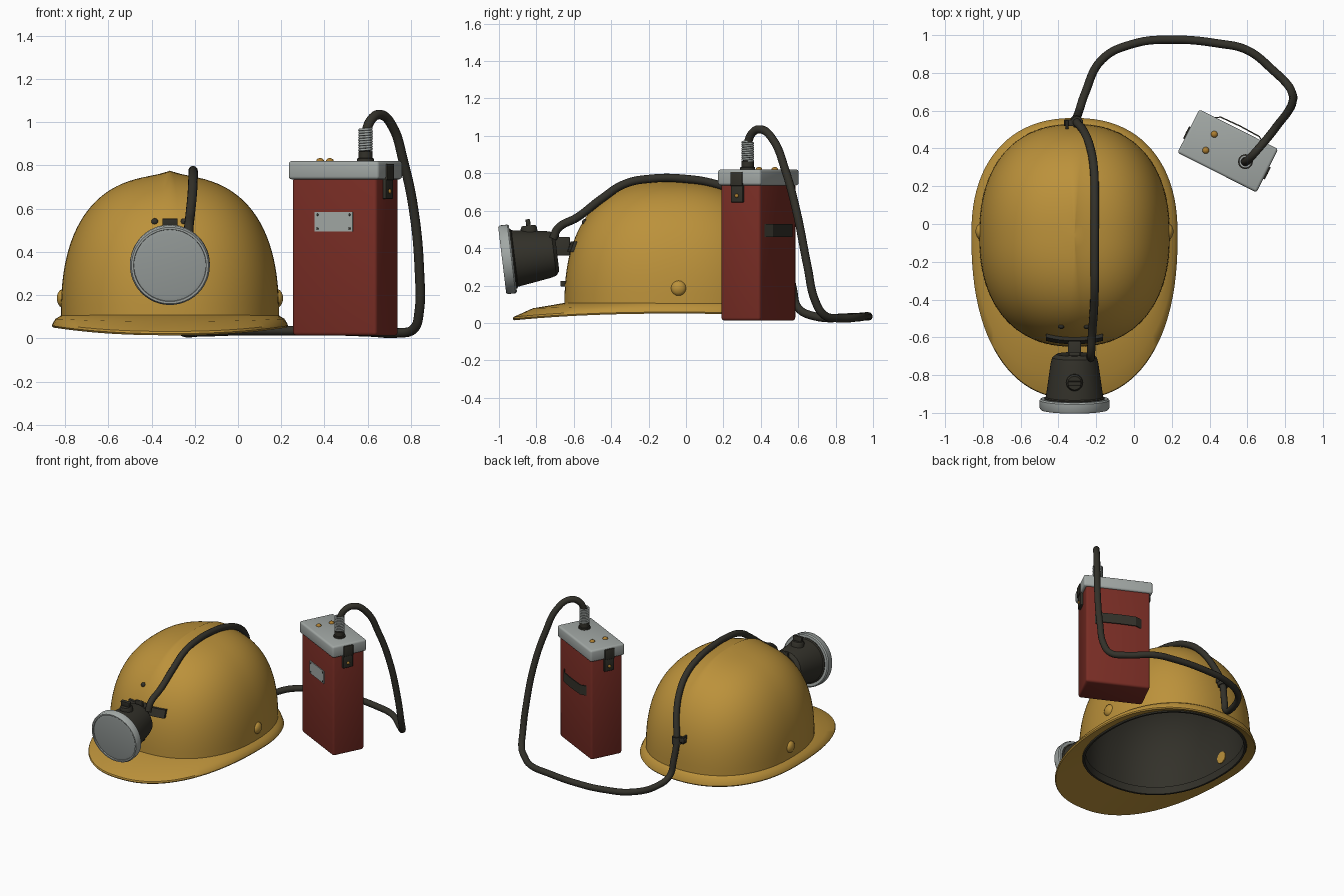
import bpy, bmesh, math
from math import sin, cos, pi, radians
from mathutils import Vector, Matrix

cube = bpy.data.objects.get("Cube")
if cube:
    bpy.data.objects.remove(cube)


def material(name, *rgb):
    m = bpy.data.materials.new(name)
    m.use_nodes = True
    m.diffuse_color = (*rgb, 1)
    m.node_tree.nodes["Principled BSDF"].inputs["Base Color"].default_value = (*rgb, 1)
    return m


YELLOW = material("helmet yellow", .50, .285, .043)
RED = material("battery red", .19, .026, .018)
DARK = material("black rubber", .033, .031, .023)
GREY = material("grey metal", .36, .39, .375)
LENS = material("lens grey", .32, .35, .34)
BRASS = material("brass", .42, .21, .03)


def add_object(name, bm, mat, matrix=Matrix(), angle=35):
    bmesh.ops.recalc_face_normals(bm, faces=bm.faces)
    me = bpy.data.meshes.new(name)
    bm.to_mesh(me)
    bm.free()
    me.materials.append(mat)
    me.shade_smooth()
    me.set_sharp_from_angle(angle=radians(angle))
    ob = bpy.data.objects.new(name, me)
    ob.matrix_world = matrix
    bpy.context.collection.objects.link(ob)
    return ob


def box(name, loc, size, mat, matrix=Matrix(), bevel=0.0):
    bm = bmesh.new()
    bmesh.ops.create_cube(bm, size=1, matrix=Matrix.Translation(loc) @ Matrix.Diagonal((*size, 1)))
    if bevel:
        bmesh.ops.bevel(bm, geom=bm.edges[:], offset=bevel, segments=3, profile=.5, affect='EDGES')
    return add_object(name, bm, mat, matrix)


def loft(name, rings, mat, matrix=Matrix(), caps=(False, False), closed=False, angle=35):
    bm = bmesh.new()
    vs = [[bm.verts.new(p) for p in ring] for ring in rings]
    pairs = list(zip(vs, vs[1:])) + ([(vs[-1], vs[0])] if closed else [])
    for a, b in pairs:
        for i in range(len(a)):
            j = (i + 1) % len(a)
            bm.faces.new((a[i], a[j], b[j], b[i]))
    for want, ring in zip(caps, (vs[0], vs[-1])):
        if want:
            bm.faces.new(ring)
    return add_object(name, bm, mat, matrix, angle)


def aim(loc, direction):
    """Matrix that moves local z onto a direction at a place."""
    q = Vector((0, 0, 1)).rotation_difference(Vector(direction))
    return Matrix.Translation(loc) @ q.to_matrix().to_4x4()


def lathe(name, profile, mat, matrix, n=32):
    rings = [[(r * cos(2 * pi * i / n), r * sin(2 * pi * i / n), h) for i in range(n)] for r, h in profile]
    return loft(name, rings, mat, matrix, (True, True))


def rivet(name, loc, direction, r, h, mat):
    profile = [(r, -h), (r, 0), (r * .9, h * .45), (r * .6, h * .8), (r * .2, h)]
    return lathe(name, profile, mat, aim(loc, direction), 16)


def tube(name, points, radius, mat, matrix=Matrix()):
    cu = bpy.data.curves.new(name, 'CURVE')
    cu.dimensions = '3D'
    cu.bevel_depth, cu.bevel_resolution, cu.resolution_u = radius, 4, 8
    cu.use_fill_caps = True
    sp = cu.splines.new('BEZIER')
    sp.bezier_points.add(len(points) - 1)
    for bp, p in zip(sp.bezier_points, points):
        bp.co = p
        bp.handle_left_type = bp.handle_right_type = 'AUTO'
    tmp = bpy.data.objects.new(name + " path", cu)
    bpy.context.collection.objects.link(tmp)
    me = bpy.data.meshes.new_from_object(tmp.evaluated_get(bpy.context.evaluated_depsgraph_get()))
    bpy.data.objects.remove(tmp)
    bm = bmesh.new()
    bm.from_mesh(me)
    bpy.data.meshes.remove(me)
    return add_object(name, bm, mat, matrix, 50)


# Helmet shell: superellipse plan and side profile with a centre ridge
CX, CY, RX, RY, Z0, H = -.315, -.06, .505, .59, .085, .665
PLAN, SIDE, N = 2.3, 2.5, 96


def power(v, e):
    return math.copysign(abs(v) ** e, v)


def outline(rx, front, back, z):
    ring = []
    for i in range(N):
        a = 2 * pi * i / N
        ry = back if sin(a) > 0 else front
        zz = z(sin(a)) if callable(z) else z
        ring.append((CX + rx * power(cos(a), 2 / PLAN), CY + ry * power(sin(a), 2 / PLAN), zz))
    return ring


def dome(scale, ridge, steps=26):
    rings = []
    for k in range(steps + 1):
        t = pi / 2 * min(k / steps, .995)
        r, z = scale * cos(t) ** (2 / SIDE), Z0 + H * scale * sin(t) ** (2 / SIDE)
        rings.append([(x, y, z + ridge * sin(t) ** 2 * math.exp(-abs(x - CX) / .06))
                      for x, y, _ in outline(RX * r, RY * r, RY * r, 0)])
    return rings


def dome_front(x, z):
    r = (1 - ((z - Z0) / H) ** SIDE) ** (1 / SIDE)
    return CY - RY * (r ** PLAN - abs((x - CX) / RX) ** PLAN) ** (1 / PLAN)


loft("helmet_shell", dome(1, .026), YELLOW, caps=(False, True), angle=60)
loft("helmet_liner", dome(.95, 0), DARK, caps=(False, True), angle=60)


# Brim: long drooping peak in front, narrow lip round the back
def edge_z(lift):
    return lambda s: .05 + lift - (.036 if s < 0 else .018) * s * s


loft("helmet_brim", [
    outline(RX * .99, RY * .99, RY * .99, .108),
    outline(.53, .76, .606, lambda s: .09 - (.012 * s * s if s < 0 else 0)),
    outline(.543, .862, .618, edge_z(.018)),
    outline(.546, .866, .621, edge_z(.008)),
    outline(.541, .86, .615, edge_z(0)),
    outline(RX * .95, RY * .95, RY * .95, .06)], YELLOW, closed=True)
loft("liner_rim", [outline(RX * k, RY * k, RY * k, z) for k, z in
                   ((.965, .062), (.955, .05), (.93, .05), (.92, .1))], DARK)
for side, word in ((-1, "right"), (1, "left")):
    rivet(word + "_helmet_rivet", (CX + side * RX * .985, -.04, .185), (side, 0, 0), .042, .026, YELLOW)

# Head lamp, tipped slightly downward
forward = Vector((0, -.993, -.12))
LAMP = aim((CX, -.955, .34), forward)
lathe("lamp_body", [(.16, -.01), (.16, -.035), (.152, -.04), (.126, -.22), (.118, -.25), (.095, -.268)], DARK, LAMP, 48)
lathe("lamp_rim", [(.165, -.03), (.178, -.03), (.185, -.022), (.185, .018), (.178, .028),
                   (.168, .028), (.166, .018)], GREY, LAMP, 48)
lathe("lamp_lens", [(.167, .012), (.167, .02), (.15, .023)], LENS, LAMP, 48)
KNOB = aim((CX, -.838, .485), (0, -.12, .993))
lathe("lamp_knob", [(.044, -.03), (.044, .022), (.036, .036)], DARK, KNOB, 24)
box("knob_grip", (0, 0, .05), (.07, .024, .04), DARK, KNOB, .004)

# Lamp bracket hugging the shell front
bm = bmesh.new()
cols = []
for i in range(13):
    x = CX - .15 + .025 * i
    cols.append([bm.verts.new((x, dome_front(x, z) - d, z))
                 for z, d in ((.38, .0), (.38, .018), (.435, .018), (.435, .0))])
for a, b in zip(cols, cols[1:]):
    for i in range(4):
        bm.faces.new((a[i], a[i - 1], b[i - 1], b[i]))
bm.faces.new(cols[0])
bm.faces.new(cols[-1])
add_object("bracket_plate", bm, DARK)
box("bracket_lug", (CX, -.665, .41), (.07, .09, .1), DARK, bevel=.008)
box("bracket_hook", (CX, -.69, .465), (.06, .02, .07), DARK, bevel=.005)
box("bracket_foot", (CX, dome_front(CX, .21) - .01, .21), (.03, .03, .03), DARK, bevel=.005)
for dx in (-.07, .065):
    rivet("shell_stud", (CX + dx, dome_front(CX + dx, .54), .54), (0, -.8, .4), .016, .014, DARK)

# Cable from the lamp over the shell, round the ground and up into the battery
tube("cable", [
    (-.23, -.71, .45), (-.228, -.685, .505), (-.222, -.58, .565), (-.212, -.45, .665), (-.208, -.33, .742),
    (-.208, -.18, .772), (-.208, 0, .77), (-.208, .15, .745), (-.212, .29, .69), (-.23, .40, .605),
    (-.265, .49, .47), (-.305, .543, .32), (-.30, .572, .18), (-.29, .60, .08), (-.26, .69, .035),
    (-.17, .87, .03), (0, .955, .035), (.2, .976, .035), (.45, .955, .035), (.6, .92, .03),
    (.74, .81, .025), (.815, .735, .045), (.838, .69, .12), (.84, .65, .3), (.812, .59, .6),
    (.765, .53, .82), (.715, .465, .98), (.66, .40, 1.035), (.615, .35, 1.01), (.592, .33, .94),
    (.59, .33, .83)], .022, DARK)

# Clip holding the cable at the back
box("cable_clip", (-.32, .535, .33), (.1, .035, .03), DARK, bevel=.005)
lathe("clip_sleeve", [(.031, -.025), (.031, .025)], DARK, aim((-.305, .543, .32), (-.1, .12, -1)), 20)
box("clip_prong", (-.355, .515, .33), (.015, .07, .05), DARK, bevel=.004)

# Battery pack, turned on the ground
PACK = Matrix.Translation((.497, .387, 0)) @ Matrix.Rotation(radians(-26.7), 4, 'Z')
box("battery_case", (0, 0, .38), (.435, .235, .735), RED, PACK, .016)
box("battery_lid", (0, 0, .778), (.468, .257, .085), GREY, PACK, .014)
box("name_plate", (0, -.119, .54), (.196, .008, .09), GREY, PACK)
for sx in (-1, 1):
    for sz in (-1, 1):
        rivet("plate_rivet", PACK @ Vector((sx * .083, -.122, .54 + sz * .032)),
              PACK.to_3x3() @ Vector((0, -1, 0)), .006, .004, DARK)
    word = "left" if sx > 0 else "right"
    box(word + "_latch_upper", (sx * .236, -.012, .77), (.012, .072, .075), DARK, PACK, .004)
    box(word + "_latch_lower", (sx * .225, -.012, .695), (.02, .072, .1), DARK, PACK, .004)
    rivet(word + "_latch_pin", PACK @ Vector((sx * .235, -.012, .68)),
          PACK.to_3x3() @ Vector((sx, 0, 0)), .011, .008, BRASS)

# Belt loop on the back of the battery
path = [(-.165, .113), (-.115, .146), (0, .15), (.115, .146), (.165, .113)]
loft("belt_loop", [[(x, y, .46), (x, y, .53), (x, y - .007, .53), (x, y - .007, .46)]
                   for x, y in path], DARK, PACK, (True, True), angle=25)

# Lid fittings: brass terminals, cable gland and spring guard
for x, y in ((.425, .475), (.38, .39)):
    rivet("brass_terminal", (x, y, .82), (0, 0, 1), .018, .014, BRASS)
gland = Matrix.Translation((.59, .33, .82))
lathe("cable_gland", [(.04, -.01), (.04, .012), (.033, .014), (.033, .045)], DARK, gland, 12)
coil, turns, per = [], 9, 10
for i in range(turns * per + 1):
    a = 2 * pi * i / per
    coil.append((.028 * cos(a), .028 * sin(a), .045 + .105 * i / (turns * per)))
tube("spring_guard", coil, .0058, GREY, gland)
